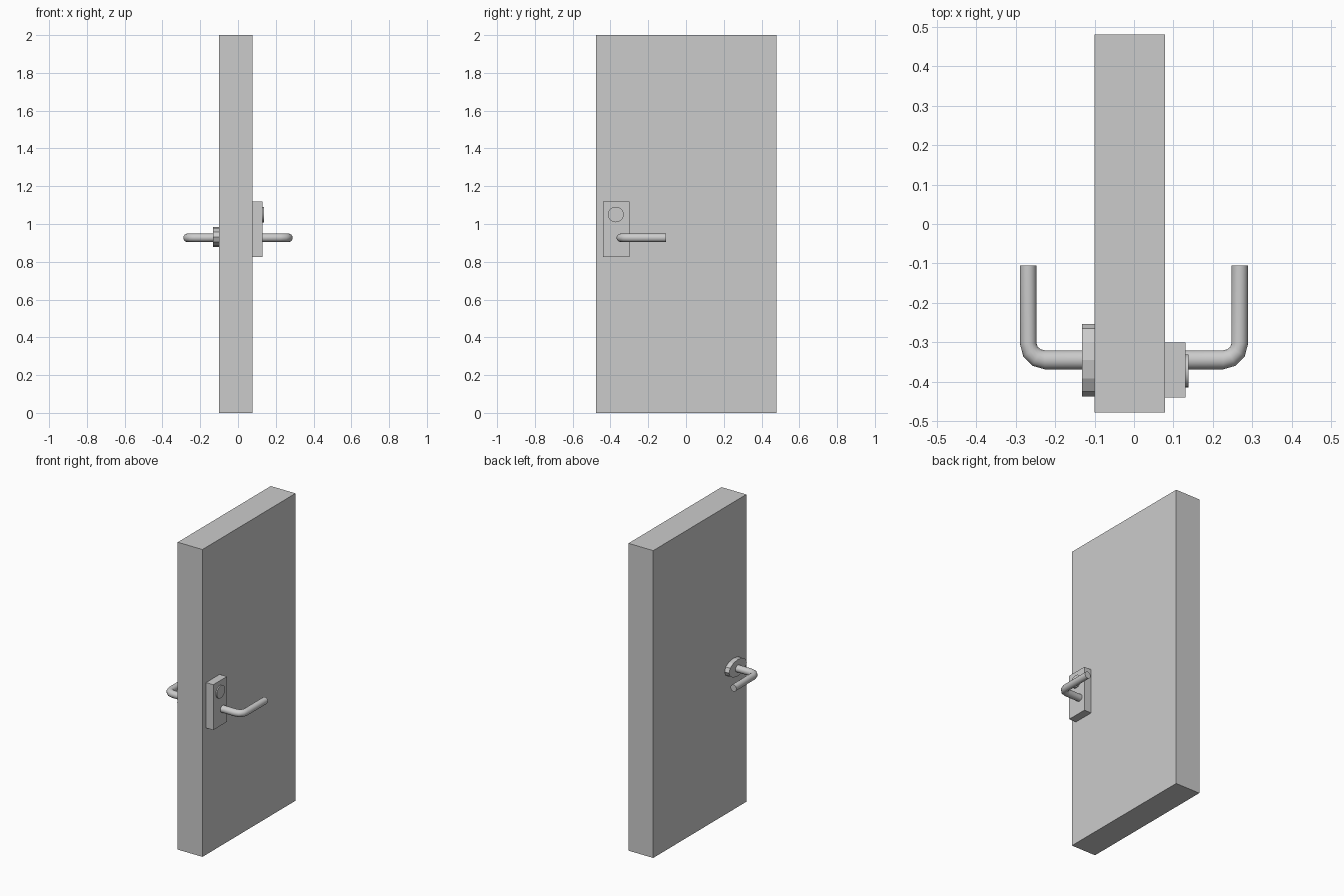
import bpy
import bmesh
from math import sin, cos, pi, radians

if "Cube" in bpy.data.objects:
    bpy.data.objects.remove(bpy.data.objects["Cube"])


def finish(name, bm, smooth=False):
    bmesh.ops.recalc_face_normals(bm, faces=bm.faces[:])
    mesh = bpy.data.meshes.new(name)
    bm.to_mesh(mesh)
    bm.free()
    obj = bpy.data.objects.new(name, mesh)
    bpy.context.collection.objects.link(obj)
    if smooth:
        bpy.ops.object.select_all(action='DESELECT')
        obj.select_set(True)
        bpy.context.view_layer.objects.active = obj
        bpy.ops.object.shade_smooth_by_angle(angle=radians(40))
    return obj


def box(name, lo, hi):
    bm = bmesh.new()
    bmesh.ops.create_cube(bm, size=1)
    for v in bm.verts:
        v.co = [a + (c + 0.5) * (b - a) for a, b, c in zip(lo, hi, v.co)]
    return finish(name, bm)


def disc(name, x0, x1, cy, cz, ry, rz, sides, smooth=False):
    """Elliptical disc lying along x."""
    bm = bmesh.new()
    rings = [[bm.verts.new((x, cy + ry * cos(2 * pi * i / sides), cz + rz * sin(2 * pi * i / sides)))
              for i in range(sides)] for x in (x0, x1)]
    skin(bm, rings)
    return finish(name, bm, smooth)


def skin(bm, rings):
    """Join rings into a capped tube."""
    n = len(rings[0])
    for a, b in zip(rings, rings[1:]):
        for i in range(n):
            j = (i + 1) % n
            bm.faces.new((a[i], a[j], b[j], b[i]))
    bm.faces.new(rings[0])
    bm.faces.new(rings[-1])


def lever(name, side, x_start):
    """Bent round bar: out along x, then a quarter bend into +y."""
    z, rz, sides, steps = 0.927, 0.0225, 16, 3
    bx, by = 0.226, -0.302            # bend centre
    path = [(x_start, by - 0.042, 0.0)]
    for k in range(steps + 1):
        t = pi / 2 * k / steps
        path.append((bx + 0.042 * sin(t), by - 0.042 * cos(t), t))
    path.append((bx + 0.042, -0.105, pi / 2))
    bm = bmesh.new()
    rings = []
    for x, y, t in path:
        ring = []
        for i in range(sides):
            a = 2 * pi * i / sides
            ring.append(bm.verts.new((side * (x + 0.0212 * cos(a) * sin(t)),
                                      y - 0.024 * cos(a) * cos(t), z + rz * sin(a))))
        rings.append(ring)
    skin(bm, rings)
    return finish(name, bm, True)


# Door slab
box("door_panel", (-0.10, -0.477, 0), (0.078, 0.48, 2.0))

# Lock plate and lock cylinder on the right face
box("lock_plate", (0.078, -0.44, 0.825), (0.13, -0.30, 1.12))
disc("lock_cylinder", 0.125, 0.138, -0.372, 1.05, 0.042, 0.041, 24, True)

# Faceted rose on the left face
disc("handle_rose", -0.132, -0.09, -0.345, 0.931, 0.092, 0.054, 12)

# Lever handles on both faces
lever("lever_right", 1, 0.12)
lever("lever_left", -1, 0.12)
